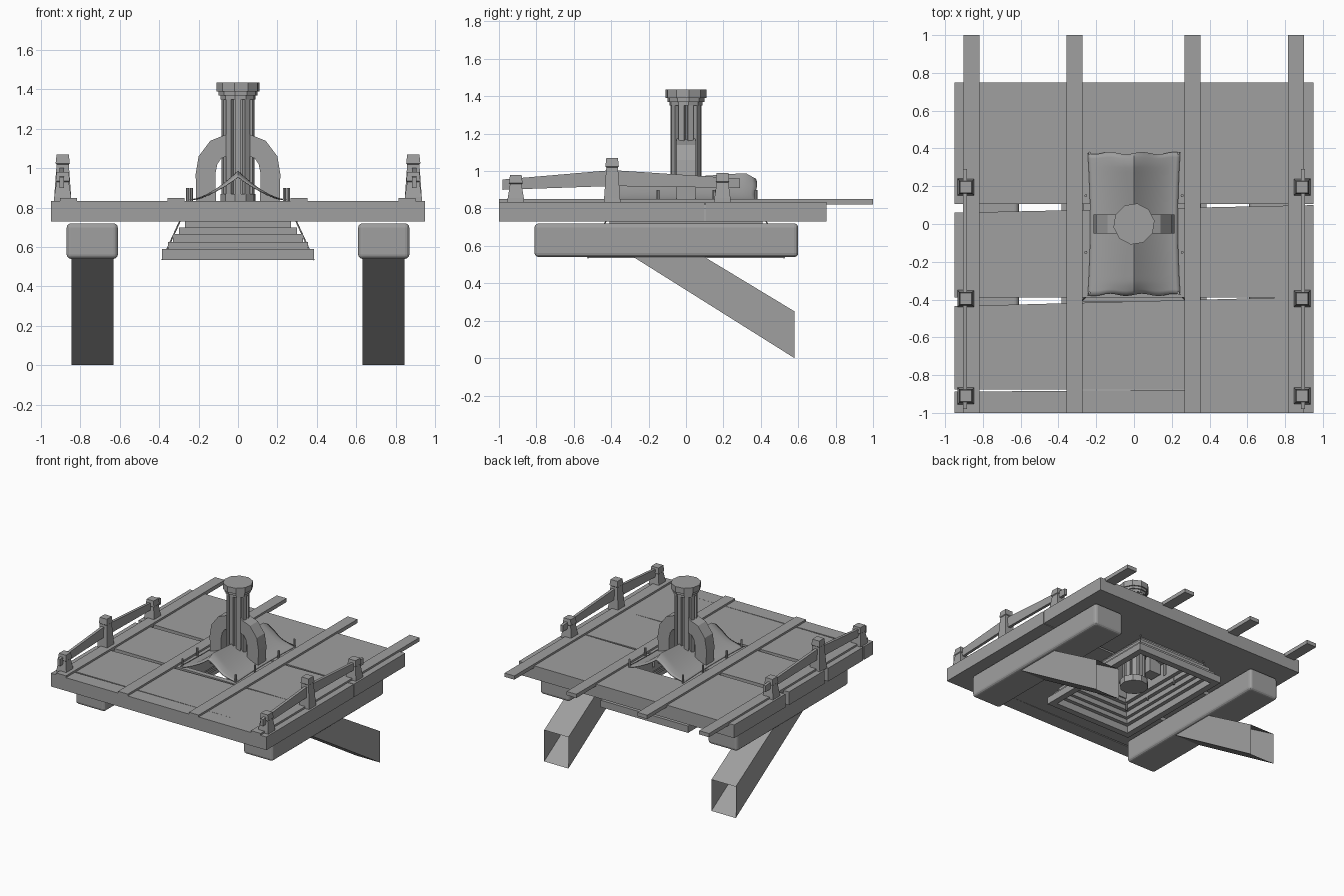
import bpy, bmesh, math
from mathutils import Vector

cube = bpy.data.objects.get("Cube")
if cube:
    bpy.data.objects.remove(cube)

grey = bpy.data.materials.new("weathered_grey")
grey.use_nodes = True
COLOUR = (0.35, 0.35, 0.35, 1)
grey.diffuse_color = COLOUR
grey.node_tree.nodes["Principled BSDF"].inputs["Base Color"].default_value = COLOUR


def finish(name, bm, fix=True):
    if fix:
        bmesh.ops.recalc_face_normals(bm, faces=bm.faces[:])
    mesh = bpy.data.meshes.new(name)
    bm.to_mesh(mesh)
    bm.free()
    mesh.materials.append(grey)
    obj = bpy.data.objects.new(name, mesh)
    bpy.context.collection.objects.link(obj)
    return obj


def prism(bm, base, offset, caps=True):
    """Extrude a closed loop of points by an offset."""
    lower = [bm.verts.new(p) for p in base]
    upper = [bm.verts.new(Vector(p) + Vector(offset)) for p in base]
    n = len(base)
    for i in range(n):
        j = (i + 1) % n
        bm.faces.new((lower[i], lower[j], upper[j], upper[i]))
    if caps:
        bm.faces.new(lower)
        bm.faces.new(upper)


def add_box(bm, x0, x1, y0, y1, z0, z1):
    prism(bm, [(x0, y0, z0), (x1, y0, z0), (x1, y1, z0), (x0, y1, z0)], (0, 0, z1 - z0))


def box(name, *limits):
    bm = bmesh.new()
    add_box(bm, *limits)
    return finish(name, bm)


def add_rod(bm, a, b, radius, sides=6):
    a, b = Vector(a), Vector(b)
    d = b - a
    u = d.orthogonal().normalized()
    v = d.normalized().cross(u)
    ring = [a + radius * (u * math.cos(t) + v * math.sin(t))
            for t in (math.tau * i / sides for i in range(sides))]
    prism(bm, ring, d)


def bevel(obj, width, segments):
    mod = obj.modifiers.new("Bevel", 'BEVEL')
    mod.width, mod.segments = width, segments


# Deck planks with wedge gaps, pierced by a central hatch
hatch = box("hatch_cutter", -0.22, 0.22, -0.35, 0.35, 0.6, 1)
hatch.hide_render = True
hatch.hide_viewport = True
hatch.display_type = 'WIRE'
planks = [("back_plank", 0.105, 0.75, 0.75),
          ("middle_plank", -0.39, 0.06, 0.1),
          ("front_plank", -0.875, -0.435, -0.385),
          ("edge_plank", -1, -0.888, -0.872)]
for name, front, back_l, back_r in planks:
    bm = bmesh.new()
    prism(bm, [(-0.95, front, 0.73), (0.95, front, 0.73),
               (0.95, back_r, 0.73), (-0.95, back_l, 0.73)], (0, 0, 0.105))
    plank = finish(name, bm)
    if name in ("back_plank", "middle_plank"):
        cut = plank.modifiers.new("Hatch", 'BOOLEAN')
        cut.object, cut.operation = hatch, 'DIFFERENCE'

# Long runners over the planks
for i, x in enumerate((-0.86, -0.315, 0.31, 0.857)):
    box(f"runner_{i + 1}", x - 0.043, x + 0.043, -1, 1, 0.82, 0.85)

for side, s in (("right", -1), ("left", 1)):
    # Rounded support beam
    bevel(box(f"{side}_beam", s * 0.74 - 0.13, s * 0.74 + 0.13,
              -0.81, 0.6, 0.54, 0.72), 0.022, 3)
    # Hollow slanted leg, open at the back end
    bm = bmesh.new()
    x0 = s * 0.738 - 0.107
    prism(bm, [(x0, -0.28, 0.54), (x0, 0.58, 0), (x0, 0.58, 0.25), (x0, 0.1, 0.54)],
          (0.214, 0, 0))
    bmesh.ops.recalc_face_normals(bm, faces=bm.faces[:])
    open_end = [f for f in bm.faces if f.normal.y > 0.99]
    bmesh.ops.delete(bm, geom=open_end, context='FACES_ONLY')
    finish(f"{side}_leg", bm, fix=False)

    # Railing posts, tapered with a block head and foot
    px = s * 0.89
    for label, y, top in (("front", -0.91, 0.98), ("middle", -0.395, 1.07), ("back", 0.195, 0.99)):
        bm = bmesh.new()
        profile = ((0.83, 0.045), (0.855, 0.043), (top - 0.05, 0.031),
                   (top - 0.045, 0.036), (top, 0.031))
        rings = [[bm.verts.new((px + a * w, y + b * w, z))
                  for a, b in ((-1, -1), (1, -1), (1, 1), (-1, 1))] for z, w in profile]
        for low, high in zip(rings, rings[1:]):
            for i in range(4):
                j = (i + 1) % 4
                bm.faces.new((low[i], low[j], high[j], high[i]))
        bm.faces.new(rings[0])
        bm.faces.new(rings[-1])
        finish(f"{side}_{label}_post", bm)

    # Bent rail passing through the posts
    bm = bmesh.new()
    rail = [(-0.98, 0.9), (-0.395, 0.92), (0.29, 0.91),
            (0.29, 0.96), (-0.395, 1.005), (-0.98, 0.955)]
    prism(bm, [(s * 0.895 - 0.011, y, z) for y, z in rail], (0.022, 0, 0))
    finish(f"{side}_rail", bm)

    # Curved brace against the column
    bm = bmesh.new()
    outer = [(0.21, 0.75), (0.215, 0.97), (0.2, 1.06), (0.14, 1.14), (0.05, 1.175)]
    inner = [(0.11, 0.75), (0.115, 0.97), (0.105, 1.02), (0.085, 1.05), (0.05, 1.065)]
    for k in range(4):
        loop = [outer[k], outer[k + 1], inner[k + 1], inner[k]]
        prism(bm, [(s * x, -0.05, z) for x, z in loop], (0, 0.1, 0))
    finish(f"{side}_brace", bm)

# Fluted column with stepped cap and base
bm = bmesh.new()
add_rod(bm, (0, 0, 0.62), (0, 0, 1.38), 0.066, 10)
for i in range(10):
    t = math.tau * (i + 0.5) / 10
    r, w = Vector((math.cos(t), math.sin(t), 0)), Vector((-math.sin(t), math.cos(t), 0))
    start = Vector((0, 0, 0.62))
    prism(bm, [start + r * 0.05 - w * 0.016, start + r * 0.083 - w * 0.016,
               start + r * 0.083 + w * 0.016, start + r * 0.05 + w * 0.016], (0, 0, 0.75))
for z0, z1, radius in ((0.59, 0.64, 0.105), (0.835, 0.87, 0.09), (1.35, 1.375, 0.09),
                       (1.37, 1.395, 0.1), (1.39, 1.435, 0.11)):
    add_rod(bm, (0, 0, z0), (0, 0, z1), radius, 10)
finish("fluted_column", bm)

# Draped canopy with a ridge running front to back
bm = bmesh.new()
NX, NY = 24, 30
grid = []
for j in range(NY + 1):
    v = 2 * j / NY - 1
    row = []
    for i in range(NX + 1):
        u = 2 * i / NX - 1
        ridge = (1 - abs(u)) ** 1.6
        height = 0.125 + 0.025 * abs(v) - 0.035 * max(0, abs(v) - 0.85) / 0.15
        ripple = 0.006 * math.sin(9 * u) * abs(v) ** 6
        row.append(bm.verts.new((0.245 * u * (1 - 0.05 * (1 - v * v)),
                                 0.375 * v + ripple, 0.843 + height * ridge)))
    grid.append(row)
for a, b in zip(grid, grid[1:]):
    for i in range(NX):
        bm.faces.new((a[i], a[i + 1], b[i + 1], b[i]))
canopy = finish("canopy", bm)
bpy.context.view_layer.objects.active = canopy
canopy.select_set(True)
bpy.ops.object.shade_smooth_by_angle(angle=math.radians(45))
canopy.modifiers.new("Thickness", 'SOLIDIFY').thickness = 0.005

# Canopy stakes and the tie ropes beneath
bm = bmesh.new()
ropes = bmesh.new()
for sx in (-1, 1):
    for y in (-0.365, -0.15, 0.15, 0.375):
        x = sx * (0.255 if abs(y) < 0.2 else 0.235)
        add_rod(bm, (x, y, 0.64), (x, y, 0.9), 0.008)
    for sy in (-1, 1):
        add_rod(ropes, (sx * 0.25, sy * 0.38, 0.83), (sx * 0.385, sy * 0.525, 0.535), 0.004, 5)
finish("canopy_stakes", bm)
finish("tie_ropes", ropes)

# Stepped hatch surround, each frame wider than the one above
steps = ((0.7, 0.732, 0.27), (0.665, 0.7, 0.3), (0.625, 0.665, 0.33),
         (0.59, 0.625, 0.355), (0.535, 0.59, 0.385))
for i, (z0, z1, x) in enumerate(steps):
    y, w = x + 0.14, 0.05
    bm = bmesh.new()
    for s in (-1, 1):
        add_box(bm, *sorted((s * x, s * (x - w))), -y, y, z0, z1)
        add_box(bm, -x + w, x - w, *sorted((s * y, s * (y - w))), z0, z1)
    finish(f"hatch_frame_{i + 1}", bm)
